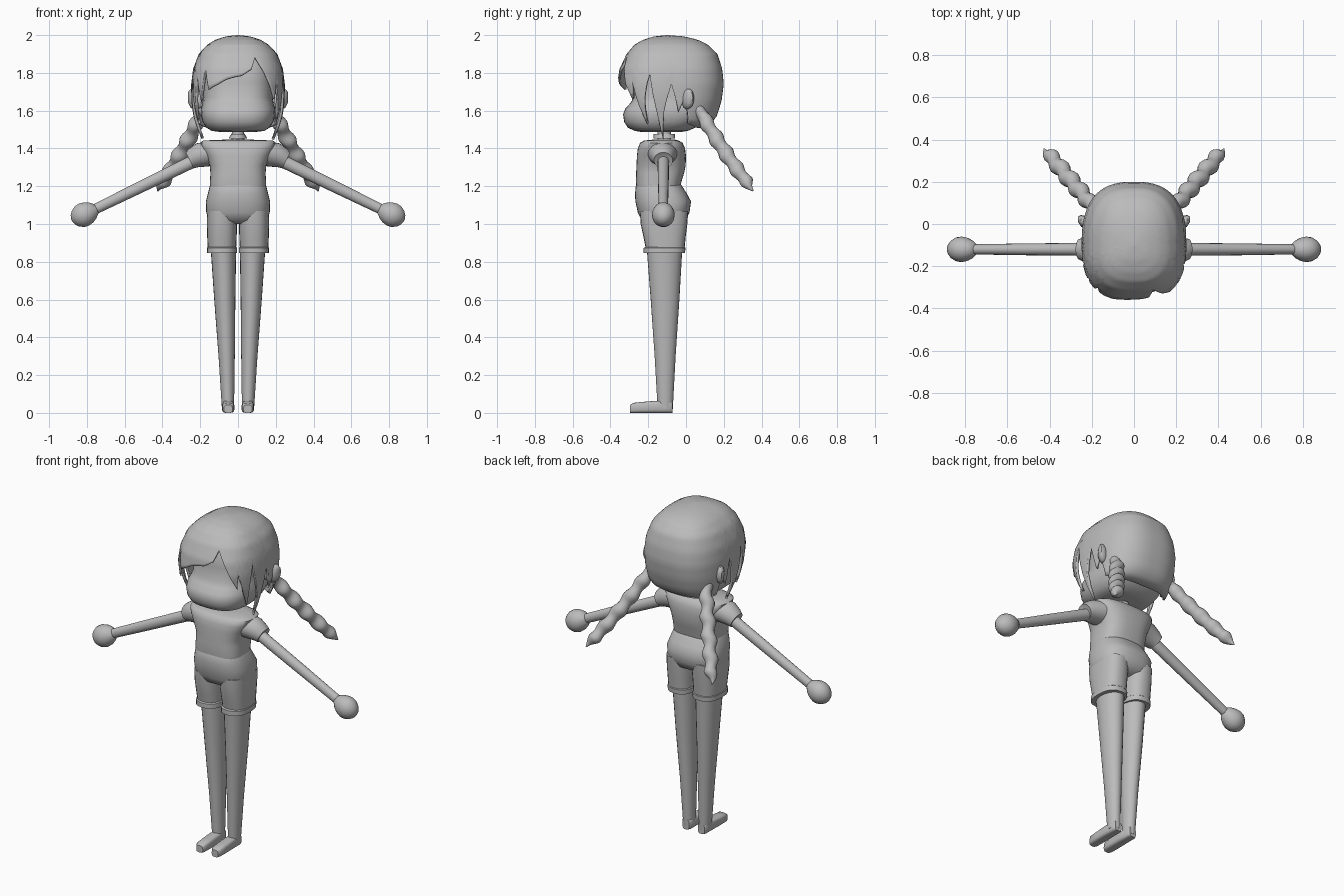
import bpy, bmesh, math
from mathutils import Vector

grey = bpy.data.materials.new("plain grey")
grey.diffuse_color = (0.5, 0.5, 0.5, 1)


def finish(name, bm, mirror=False, angle=50):
    bmesh.ops.recalc_face_normals(bm, faces=bm.faces)
    me = bpy.data.meshes.new(name)
    bm.to_mesh(me)
    bm.free()
    me.materials.append(grey)
    ob = bpy.data.objects.new(name, me)
    bpy.context.collection.objects.link(ob)
    bpy.ops.object.select_all(action='DESELECT')
    ob.select_set(True)
    bpy.context.view_layer.objects.active = ob
    bpy.ops.object.shade_smooth_by_angle(angle=math.radians(angle))
    if mirror:
        m = ob.modifiers.new("mirror", 'MIRROR')
        m.use_mirror_merge = False
    return ob


def power(v, e):
    return math.copysign(abs(v) ** e, v)


def loft(name, rings, u=(1, 0, 0), v=(0, 1, 0), n=24, p=2.0, mirror=False, angle=50):
    """Join superellipse rings (centre, radius along u, radius along v) and cap both ends."""
    u, v, e = Vector(u), Vector(v), 2 / p
    bm = bmesh.new()
    prev = None
    for c, ru, rv in rings:
        ring = []
        for i in range(n):
            a = 2 * math.pi * i / n
            ring.append(bm.verts.new(Vector(c) + u * ru * power(math.cos(a), e) + v * rv * power(math.sin(a), e)))
        if prev:
            for i in range(n):
                j = (i + 1) % n
                bm.faces.new((prev[i], prev[j], ring[j], ring[i]))
        else:
            bm.faces.new(ring[::-1])
        prev = ring
    bm.faces.new(prev)
    return finish(name, bm, mirror, angle)


def stack(x, rows):
    """Horizontal rings from rows of (z, half width, front y, back y)."""
    return [((x, (f + b) / 2, z), w, (b - f) / 2) for z, w, f, b in rows]


def lerp(keys, k):
    """Interpolate rows whose first entry ascends."""
    if k <= keys[0][0]:
        return keys[0][1:]
    for a, b in zip(keys, keys[1:]):
        if k <= b[0]:
            t = (k - a[0]) / (b[0] - a[0])
            return [p + (q - p) * t for p, q in zip(a[1:], b[1:])]
    return keys[-1][1:]


# Head with a full, low chin and recessed eye band
loft("head", stack(0, [
    (1.488, 0.10, -0.24, -0.02), (1.493, 0.14, -0.27, 0.01), (1.51, 0.167, -0.308, 0.05),
    (1.54, 0.187, -0.327, 0.09), (1.58, 0.197, -0.333, 0.13), (1.61, 0.196, -0.322, 0.145),
    (1.64, 0.188, -0.295, 0.155), (1.67, 0.183, -0.275, 0.16), (1.75, 0.187, -0.27, 0.16),
    (1.85, 0.18, -0.26, 0.14), (1.92, 0.13, -0.2, 0.08)]), n=40, p=2.7, angle=70)

# Ears
loft("ear", [((0.19, 0.0, 1.655), 0.022, 0.04), ((0.225, 0.005, 1.66), 0.03, 0.055),
             ((0.25, 0.015, 1.665), 0.028, 0.052), ((0.264, 0.022, 1.67), 0.014, 0.03)],
     u=(0, 1, 0), v=(0, 0, 1), n=14, mirror=True)

# Hair shell: profile by height, jagged lower edge by angle (0 = front, + = right)
PROFILE = [(1.44, 0.19, -0.21, 0.05), (1.5, 0.212, -0.26, 0.08), (1.53, 0.225, -0.28, 0.13),
           (1.57, 0.236, -0.305, 0.163), (1.65, 0.247, -0.345, 0.188), (1.74, 0.248, -0.365, 0.2),
           (1.82, 0.238, -0.352, 0.192), (1.9, 0.208, -0.315, 0.167), (1.95, 0.162, -0.272, 0.115),
           (1.975, 0.12, -0.228, 0.065), (1.993, 0.065, -0.17, -0.01), (2.0, 0.004, -0.104, -0.096)]
EDGE = [(-180, 1.505), (-135, 1.51), (-112, 1.53), (-103, 1.66), (-98, 1.58), (-93, 1.74),
        (-85, 1.45), (-76, 1.78), (-66, 1.53), (-58, 1.78), (-47, 1.64), (-41, 1.82),
        (-33, 1.71), (-24, 1.73), (-10, 1.765), (2, 1.785), (12, 1.82), (19, 1.885),
        (28, 1.82), (38, 1.74), (47, 1.66), (51, 1.76), (60, 1.53), (75, 1.8), (84, 1.445),
        (92, 1.74), (98, 1.59), (103, 1.66), (112, 1.53), (135, 1.51), (180, 1.505)]
bm = bmesh.new()
angles = sorted(set(range(-180, 180, 2)) | {k[0] for k in EDGE[:-1]})
ROWS, YC = 26, -0.1
cols = []
for a in angles:
    low = lerp(EDGE, a)[0]
    s, c = math.sin(math.radians(a)), math.cos(math.radians(a))
    col = []
    for r in range(ROWS + 1):
        z = 2.0 - (2.0 - low) * (r / ROWS) ** 1.7
        w, f, b = lerp(PROFILE, z)
        depth = (YC - f) if c > 0 else (b - YC)
        col.append(bm.verts.new((w * power(s, 0.77), YC - depth * power(c, 0.77), z)))
    cols.append(col)
for i, col in enumerate(cols):
    nxt = cols[(i + 1) % len(cols)]
    for r in range(ROWS):
        bm.faces.new((col[r], col[r + 1], nxt[r + 1], nxt[r]))
bm.faces.new([col[0] for col in cols])
hair = finish("hair", bm, angle=70)
m = hair.modifiers.new("thickness", 'SOLIDIFY')
m.thickness, m.offset = 0.014, -1

# Braids with bulging plaits and a pointed end
start, end = Vector((0.175, 0.06, 1.62)), Vector((0.425, 0.355, 1.175))
axis = (end - start).normalized()
side = axis.cross(Vector((0, 0, 1))).normalized()
up = side.cross(axis)
rings = []
for i in range(41):
    t = i / 40
    r = (0.033 + 0.006 * math.sin(t * math.pi)) * (1 + 0.12 * math.cos(t * 11 * math.pi))
    r *= min(1, 0.12 + (1 - t) / 0.13)
    mid = start.lerp(end, t) + side * 0.006 * math.sin(t * 11 * math.pi) - up * 0.012 * math.sin(t * math.pi)
    rings.append((mid, r, r))
loft("braid", rings, u=side, v=up, n=14, mirror=True)

# Neck and collar
loft("neck", [((0, -0.115, 1.42), 0.036, 0.036), ((0, -0.115, 1.5), 0.032, 0.036)], n=16)
loft("collar", [((0, -0.115, 1.452), 0.05, 0.058), ((0, -0.115, 1.476), 0.036, 0.056)], n=16)

# Shirt
loft("shirt", stack(0, [
    (1.19, 0.147, -0.262, -0.03), (1.22, 0.149, -0.265, -0.025), (1.27, 0.146, -0.264, -0.01),
    (1.31, 0.15, -0.262, -0.002), (1.36, 0.172, -0.26, 0.0), (1.4, 0.192, -0.255, -0.005),
    (1.43, 0.2, -0.243, -0.018), (1.442, 0.185, -0.222, -0.04), (1.447, 0.06, -0.17, -0.06)]),
     n=36, p=2.8, angle=60)

# Arms run down and outward from the sleeves
d = Vector((0.9, 0, -0.436)).normalized()
across = Vector((0, 1, 0))
lift = Vector((0.436, 0, 0.9)).normalized()
shoulder, wrist = Vector((0.2, -0.12, 1.35)), Vector((0.815, -0.12, 1.05))
loft("sleeve", [((0.13, -0.125, 1.375), 0.085, 0.068), ((0.19, -0.125, 1.366), 0.07, 0.068),
                ((0.235, -0.122, 1.35), 0.057, 0.055), ((0.256, -0.12, 1.337), 0.05, 0.047),
                ((0.25, -0.12, 1.335), 0.036, 0.034)],
     u=across, v=lift, mirror=True)
loft("arm", [(shoulder, 0.031, 0.034), (shoulder.lerp(wrist, 0.5), 0.028, 0.031),
             (wrist - d * 0.05, 0.024, 0.027)], u=across, v=lift, n=16, mirror=True)
loft("hand", [(wrist + d * s, r * 0.93, r) for s, r in
              [(-0.075, 0.025), (-0.05, 0.047), (-0.025, 0.06), (0.0, 0.065), (0.025, 0.062),
               (0.05, 0.047), (0.066, 0.027), (0.072, 0.008)]],
     u=across, v=lift, n=18, mirror=True)

# Shorts: hip block, two trouser legs and turned cuffs
loft("hips", stack(0, [
    (1.0, 0.10, -0.19, -0.05), (1.02, 0.155, -0.235, 0.0), (1.06, 0.168, -0.255, 0.018),
    (1.12, 0.17, -0.268, 0.027), (1.16, 0.16, -0.27, 0.005), (1.2, 0.15, -0.266, -0.02),
    (1.22, 0.14, -0.255, -0.035)]), n=36, p=2.6, angle=60)
loft("trouser_leg", stack(0.085, [
    (0.865, 0.075, -0.212, -0.008), (0.93, 0.078, -0.225, -0.002), (1.0, 0.08, -0.24, 0.007),
    (1.07, 0.079, -0.245, 0.012)]), p=2.5, mirror=True)
loft("cuff", stack(0.084, [
    (0.846, 0.07, -0.21, -0.015), (0.846, 0.08, -0.224, -0.005), (0.874, 0.08, -0.224, -0.003),
    (0.88, 0.072, -0.212, -0.01)]), p=2.5, mirror=True)

# Legs taper to slim ankles
bm_leg = [(0.077, 0.86, 0.067, -0.207, -0.02), (0.07, 0.6, 0.056, -0.187, -0.035),
          (0.06, 0.3, 0.043, -0.166, -0.055), (0.053, 0.02, 0.032, -0.15, -0.07)]
loft("leg", [((x, (f + b) / 2, z), w, (b - f) / 2) for x, z, w, f, b in bm_leg], mirror=True)

# Feet
loft("foot", [((0.052, y, h / 2), w, h / 2) for y, w, h in
              [(-0.072, 0.022, 0.06), (-0.085, 0.031, 0.066), (-0.16, 0.032, 0.064),
               (-0.23, 0.033, 0.058), (-0.28, 0.031, 0.053), (-0.296, 0.022, 0.042)]],
     u=(1, 0, 0), v=(0, 0, 1), p=3.5, n=20, mirror=True)
